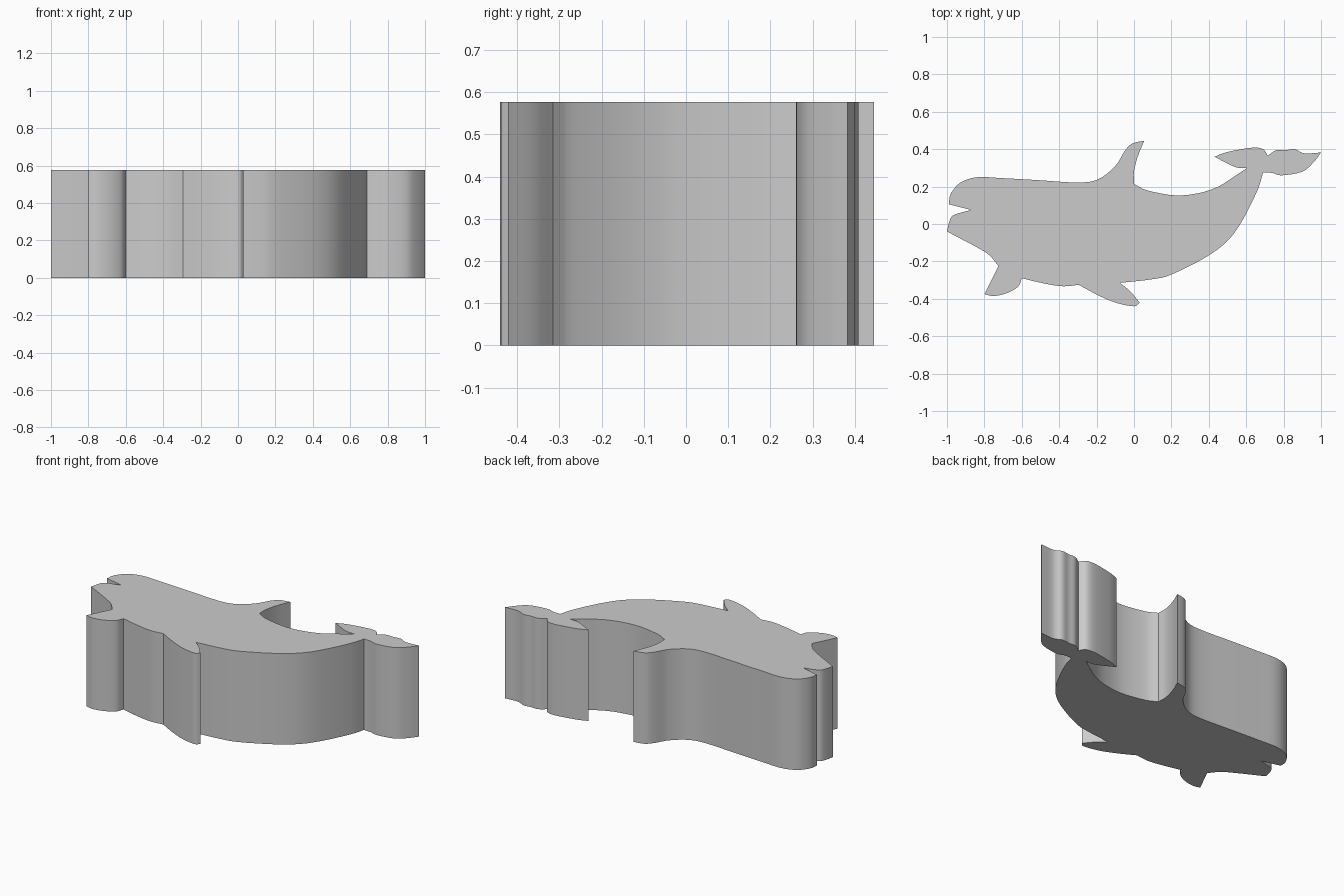
import bpy
import bmesh
import math
from mathutils import Vector

HEIGHT = 0.576
STEPS = 4

cube = bpy.data.objects.get("Cube")
if cube:
    bpy.data.objects.remove(cube, do_unlink=True)

# Outline runs: each is a smooth stretch that ends in a sharp corner,
# and the next run starts where the previous one stopped.
outline_runs = {
    "forehead_back_and_fin_front": [
        (-.98, .16), (-.93, .22), (-.84, .25), (-.7, .245), (-.52, .235), (-.3, .222),
        (-.19, .24), (-.1, .31), (-.05, .39), (-.01, .43), (.055, .445)],
    "fin_rear": [(.02, .36), (0, .28), (0, .215)],
    "rear_back": [(.07, .18), (.22, .153), (.35, .166), (.45, .2), (.53, .25), (.605, .3)],
    "near_fluke_lower": [(.54, .305), (.43, .36)],
    "near_fluke_upper": [(.5, .385), (.63, .408), (.69, .4), (.715, .365)],
    "far_fluke_upper": [(.76, .395), (.81, .395), (.86, .4), (.91, .378), (1, .382)],
    "far_fluke_lower": [(.96, .33), (.9, .28), (.79, .26), (.74, .273), (.69, .275)],
    "belly": [(.66, .18), (.58, .02), (.5, -.09), (.38, -.18), (.2, -.27), (.1, -.295), (-.075, -.315)],
    "rear_flipper_back": [(-.02, -.36), (.03, -.42)],
    "rear_flipper_front": [(0, -.44), (-.1, -.42), (-.2, -.377), (-.295, -.325)],
    "chest": [(-.38, -.333), (-.48, -.318), (-.6, -.29)],
    "front_flipper_back": [(-.62, -.335), (-.68, -.37), (-.75, -.385), (-.8, -.375)],
    "front_flipper_front": [(-.725, -.225)],
    "throat": [(-.77, -.17), (-.83, -.13), (-1, -.04)],
    "lower_lip": [(-.985, .02), (-.96, .05), (-.87, .075)],
    "upper_lip": [(-.99, .105)],
}


def smooth_run(points):
    """Sample a Catmull-Rom curve through the points, leaving out the first."""
    pts = [Vector(p) for p in points]
    if len(pts) == 2:
        return pts[1:]
    pts = [2 * pts[0] - pts[1]] + pts + [2 * pts[-1] - pts[-2]]
    samples = []
    for a, b, c, d in zip(pts, pts[1:], pts[2:], pts[3:]):
        for i in range(1, STEPS + 1):
            t = i / STEPS
            samples.append(b + (c - a) * t / 2
                           + (2 * a - 5 * b + 4 * c - d) * t ** 2 / 2
                           + (3 * b - a - 3 * c + d) * t ** 3 / 2)
    return samples


def make_material(name, colour):
    material = bpy.data.materials.new(name)
    material.use_nodes = True
    material.diffuse_color = colour
    material.node_tree.nodes["Principled BSDF"].inputs["Base Color"].default_value = colour
    return material


# Join the runs into one closed outline
outline = []
corner = outline_runs["upper_lip"][-1]
for run in outline_runs.values():
    outline += smooth_run([corner] + run)
    corner = run[-1]

# Fill the outline and extrude it into a thick slab
bm = bmesh.new()
base = bm.faces.new([bm.verts.new((p.x, p.y, 0)) for p in outline])
extruded = bmesh.ops.extrude_face_region(bm, geom=[base], use_keep_orig=True)
top_verts = [g for g in extruded["geom"] if isinstance(g, bmesh.types.BMVert)]
bmesh.ops.translate(bm, vec=(0, 0, HEIGHT), verts=top_verts)
bmesh.ops.recalc_face_normals(bm, faces=bm.faces)
mesh = bpy.data.meshes.new("whale_body")
bm.to_mesh(mesh)
bm.free()

body = bpy.data.objects.new("whale_body", mesh)
bpy.context.collection.objects.link(body)
mesh.materials.append(make_material("plain_grey", (0.6, 0.6, 0.6, 1)))

# Smooth walls with crisp corners and flat caps
bpy.context.view_layer.objects.active = body
body.select_set(True)
bpy.ops.object.shade_smooth_by_angle(angle=math.radians(30))
